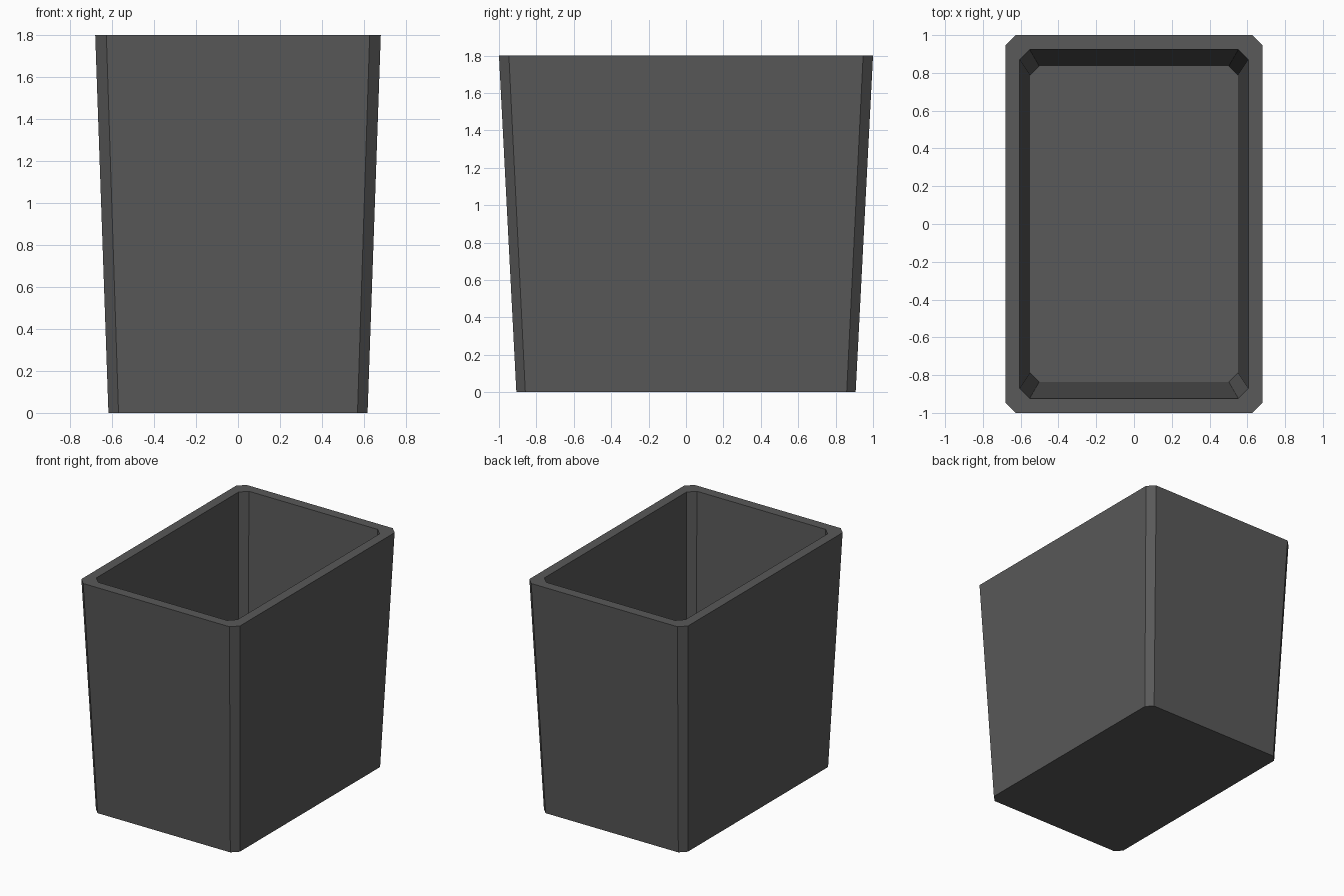
import bpy
import bmesh

cube = bpy.data.objects.get("Cube")
if cube:
    bpy.data.objects.remove(cube, do_unlink=True)

grey = bpy.data.materials.new("dark grey plastic")
grey.use_nodes = True
colour = (0.1, 0.1, 0.1, 1)
grey.diffuse_color = colour
grey.node_tree.nodes["Principled BSDF"].inputs["Base Color"].default_value = colour

bm = bmesh.new()


def ring(half_x, half_y, cut, z):
    """Rectangle with cut corners, counter-clockwise from above."""
    points = []
    for sx, sy in ((1, 1), (-1, 1), (-1, -1), (1, -1)):
        corner = [(half_x * sx, (half_y - cut) * sy),
                  ((half_x - cut) * sx, half_y * sy)]
        points += corner if sx == sy else corner[::-1]
    return [bm.verts.new((x, y, z)) for x, y in points]


def bridge(lower, upper):
    for i in range(8):
        j = (i + 1) % 8
        bm.faces.new((lower[i], lower[j], upper[j], upper[i]))


# Tapered outer wall, flat rim, inner wall and raised floor
rings = [ring(0.617, 0.907, 0.048, 0),
         ring(0.68, 1.0, 0.053, 1.8),
         ring(0.605, 0.923, 0.053, 1.8),
         ring(0.55, 0.836, 0.048, 0.08)]
for lower, upper in zip(rings, rings[1:]):
    bridge(lower, upper)
bm.faces.new(rings[0][::-1])
bm.faces.new(rings[-1])

mesh = bpy.data.meshes.new("bin")
bm.to_mesh(mesh)
bm.free()
mesh.materials.append(grey)
bpy.context.collection.objects.link(bpy.data.objects.new("bin", mesh))
